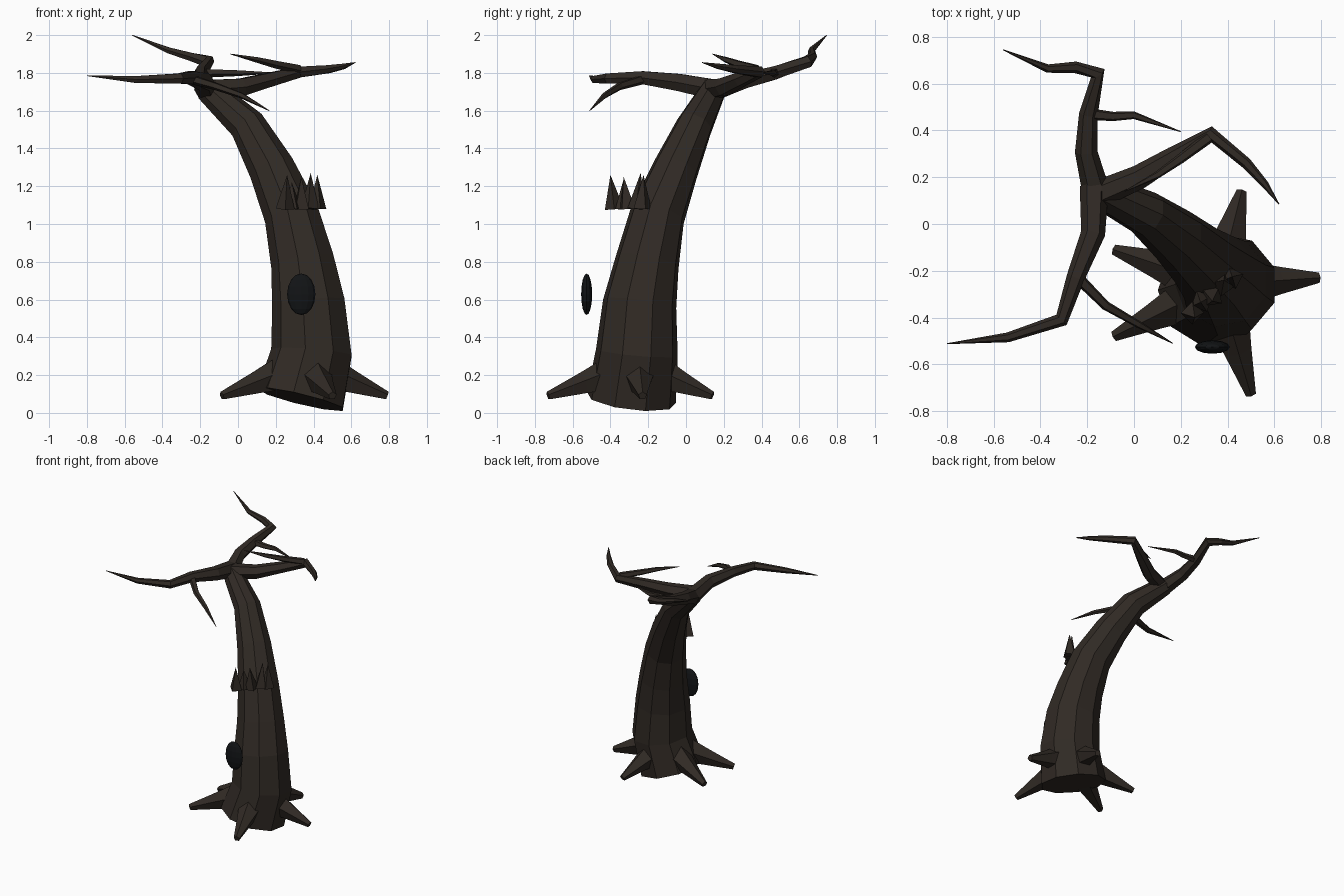
import bpy, bmesh, math
from mathutils import Vector, Matrix


def material(name, rgb):
    m = bpy.data.materials.new(name)
    m.diffuse_color = (*rgb, 1)
    return m


BARK = material("bark", (0.030, 0.023, 0.018))
DARK = material("hollow_black", (0.006, 0.007, 0.008))


def finish(name, bm, mat):
    bmesh.ops.recalc_face_normals(bm, faces=bm.faces)
    me = bpy.data.meshes.new(name)
    bm.to_mesh(me)
    bm.free()
    me.materials.append(mat)
    ob = bpy.data.objects.new(name, me)
    bpy.context.collection.objects.link(ob)
    return ob


def tube(name, pts, sides, up=(0, 0, 1), phase=0.5):
    """Flat-faced tapered tube through (x, y, z, radius) points."""
    bm = bmesh.new()
    P = [Vector(p[:3]) for p in pts]
    n, rings = len(P), []
    for i, p in enumerate(P):
        a = (P[i] - P[i - 1]).normalized() if i > 0 else Vector()
        b = (P[i + 1] - P[i]).normalized() if i < n - 1 else Vector()
        t = (a + b).normalized()
        u = (Vector(up) - t * t.dot(Vector(up))).normalized()
        v = t.cross(u)
        r = pts[i][3]
        if r == 0:
            rings.append([bm.verts.new(p)])
            continue
        angs = [2 * math.pi * (k + phase) / sides for k in range(sides)]
        rings.append([bm.verts.new(p + (u * math.cos(g) + v * math.sin(g)) * r) for g in angs])
    for lo, hi in zip(rings, rings[1:]):
        for k in range(sides):
            j = (k + 1) % sides
            if len(hi) == 1:
                bm.faces.new((lo[k], lo[j], hi[0]))
            else:
                bm.faces.new((lo[k], lo[j], hi[j], hi[k]))
    for ring in (rings[0], rings[-1]):
        if len(ring) > 1:
            bm.faces.new(ring)
    return finish(name, bm, BARK)


# leaning trunk
tube("trunk", [
    (0.335, -0.29, 0.072, 0.24), (0.395, -0.26, 0.32, 0.22), (0.378, -0.245, 0.58, 0.198),
    (0.345, -0.205, 0.80, 0.172), (0.285, -0.15, 1.05, 0.148), (0.18, -0.055, 1.29, 0.124),
    (0.05, 0.045, 1.52, 0.098), (-0.16, 0.145, 1.71, 0.07)], 9, up=(1, 0, 0))

# roots
for i, (x, y) in enumerate([(0.79, -0.23), (0.46, 0.14), (-0.085, -0.11), (-0.085, -0.48), (0.50, -0.73)]):
    c, tip = Vector((0.36, -0.26, 0.25)), Vector((x, y, 0.09))
    a, b = c.lerp(tip, 0.3), c.lerp(tip, 0.6)
    tube(f"root_{i + 1}", [(*a, 0.095), (*b, 0.062), (*tip, 0.023)], 5, phase=0)

# main branches
tube("branch_back", [
    (-0.16, 0.13, 1.70, 0.06), (-0.205, 0.31, 1.76, 0.048), (-0.195, 0.47, 1.80, 0.04),
    (-0.155, 0.645, 1.86, 0.034), (-0.25, 0.67, 1.885, 0.025), (-0.37, 0.665, 1.92, 0.018),
    (-0.56, 0.745, 2.0, 0.002)], 6)
tube("branch_right", [
    (-0.17, 0.12, 1.71, 0.06), (0.02, 0.20, 1.725, 0.052), (0.17, 0.29, 1.765, 0.042),
    (0.33, 0.385, 1.805, 0.033), (0.48, 0.26, 1.82, 0.024), (0.56, 0.17, 1.835, 0.016),
    (0.62, 0.085, 1.855, 0.002)], 6)
tube("branch_front", [
    (-0.17, 0.16, 1.71, 0.062), (-0.175, -0.04, 1.75, 0.052), (-0.25, -0.23, 1.775, 0.039),
    (-0.31, -0.41, 1.77, 0.031), (-0.54, -0.485, 1.765, 0.021), (-0.80, -0.512, 1.785, 0.002)], 6)

# side twigs
tube("twig_back", [(-0.19, 0.47, 1.80, 0.026), (-0.09, 0.46, 1.80, 0.021),
                   (0.0, 0.465, 1.80, 0.017), (0.20, 0.395, 1.80, 0.002)], 5)
tube("twig_right", [(0.32, 0.37, 1.82, 0.026), (0.20, 0.28, 1.845, 0.022),
                    (0.10, 0.21, 1.87, 0.016), (-0.04, 0.14, 1.90, 0.002)], 5)
tube("twig_front", [(-0.24, -0.23, 1.765, 0.026), (-0.12, -0.35, 1.73, 0.021),
                    (0.02, -0.43, 1.68, 0.016), (0.165, -0.51, 1.60, 0.002)], 5)

# splintered bark spikes beside the trunk
SPIKES = [(0.25, -0.38, 0.26, -0.40, 1.26), (0.29, -0.33, 0.285, -0.335, 1.22),
          (0.335, -0.31, 0.335, -0.33, 1.25), (0.38, -0.26, 0.385, -0.24, 1.27),
          (0.42, -0.23, 0.42, -0.225, 1.26)]
for i, (x, y, tx, ty, tz) in enumerate(SPIKES):
    tube(f"bark_spike_{i + 1}", [(x, y, 1.08, 0.05), (tx, ty, tz, 0)], 4, up=(1, 0, 0), phase=0.3 * i)

# dark hollow disc in front of the trunk
bm = bmesh.new()
bmesh.ops.create_uvsphere(bm, u_segments=12, v_segments=8, radius=1,
                          matrix=Matrix.Translation((0.335, -0.526, 0.628)) @ Matrix.Diagonal((0.075, 0.029, 0.11, 1)))
finish("hollow", bm, DARK)
